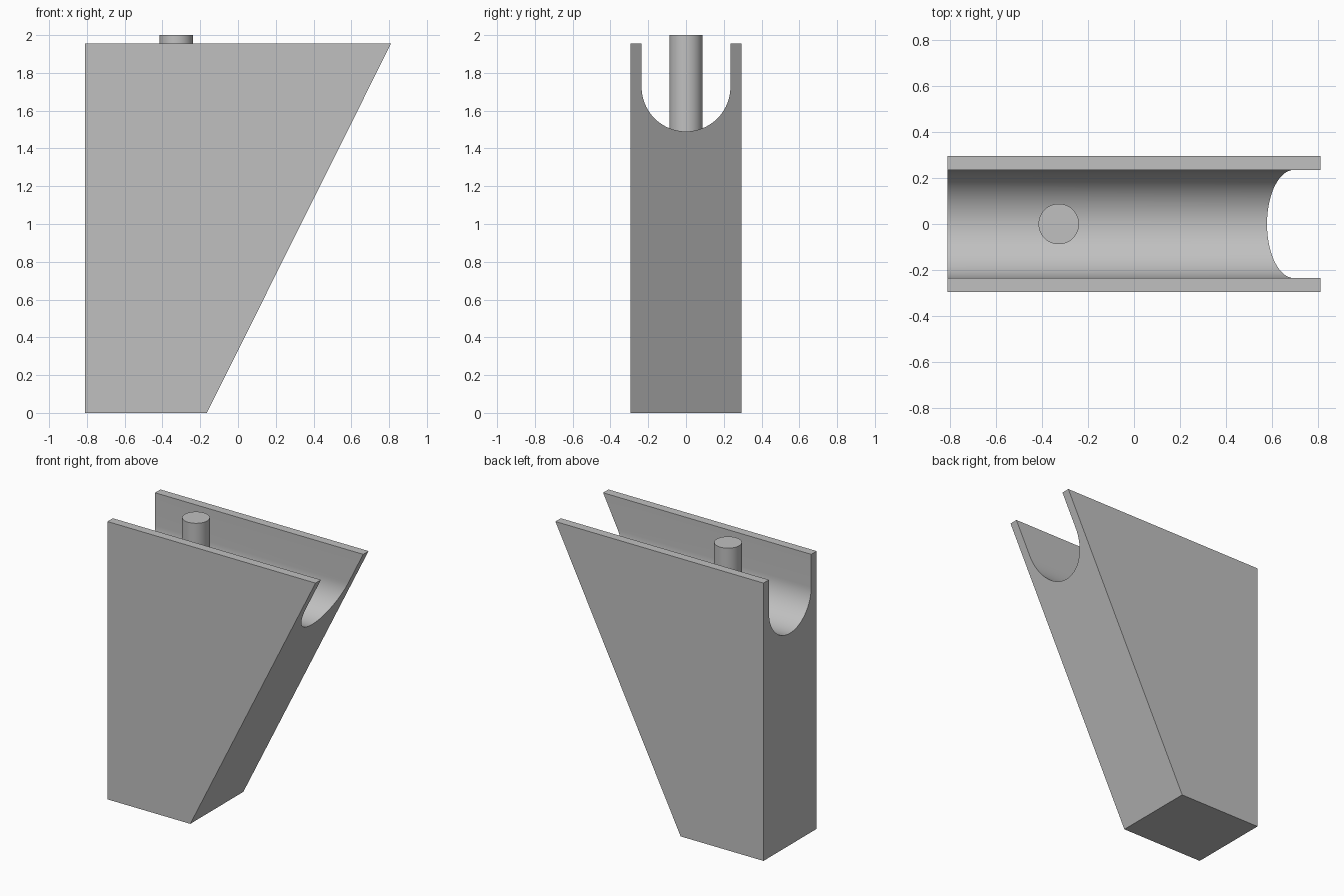
import bpy
import bmesh
from math import cos, sin, pi, radians

cube = bpy.data.objects.get("Cube")
if cube:
    bpy.data.objects.remove(cube, do_unlink=True)

# Main dimensions
BACK_X, TOE_X, TIP_X = -0.81, -0.165, 0.81
HALF_WIDTH, GROOVE_R = 0.295, 0.235
TOP_Z, GROOVE_Z = 1.955, 1.725
ARC_STEPS = 40

grey = bpy.data.materials.new("plain grey")
grey.use_nodes = True
colour = (0.53, 0.53, 0.53, 1)
grey.diffuse_color = colour
grey.node_tree.nodes["Principled BSDF"].inputs["Base Color"].default_value = colour


def finish(obj):
    obj.data.materials.append(grey)
    bpy.ops.object.select_all(action="DESELECT")
    obj.select_set(True)
    bpy.context.view_layer.objects.active = obj
    bpy.ops.object.shade_smooth_by_angle(angle=radians(30))


def slope_x(z):
    return TOE_X + (TIP_X - TOE_X) * z / TOP_Z


# Grooved bracket: U-topped section swept along x to a sloping end
arc = [(GROOVE_R * cos(pi * i / ARC_STEPS), GROOVE_Z - GROOVE_R * sin(pi * i / ARC_STEPS))
       for i in range(ARC_STEPS + 1)]
section = [(-HALF_WIDTH, 0), (HALF_WIDTH, 0), (HALF_WIDTH, TOP_Z), (GROOVE_R, TOP_Z),
           *arc, (-GROOVE_R, TOP_Z), (-HALF_WIDTH, TOP_Z)]

bm = bmesh.new()
near = [bm.verts.new((BACK_X, y, z)) for y, z in section]
far = [bm.verts.new((slope_x(z), y, z)) for y, z in section]
bm.faces.new(near)
bm.faces.new(far)
for i in range(len(section)):
    j = (i + 1) % len(section)
    bm.faces.new((near[i], near[j], far[j], far[i]))
bmesh.ops.recalc_face_normals(bm, faces=bm.faces)
mesh = bpy.data.meshes.new("grooved_bracket")
bm.to_mesh(mesh)
bm.free()
bracket = bpy.data.objects.new("grooved_bracket", mesh)
bpy.context.collection.objects.link(bracket)
finish(bracket)

# Round peg standing in the groove
PEG_BASE, PEG_TOP = 1.47, 2.0
bpy.ops.mesh.primitive_cylinder_add(
    vertices=48, radius=0.088, depth=PEG_TOP - PEG_BASE,
    location=(-0.327, 0, (PEG_BASE + PEG_TOP) / 2))
peg = bpy.context.object
peg.name = "locating_peg"
finish(peg)
